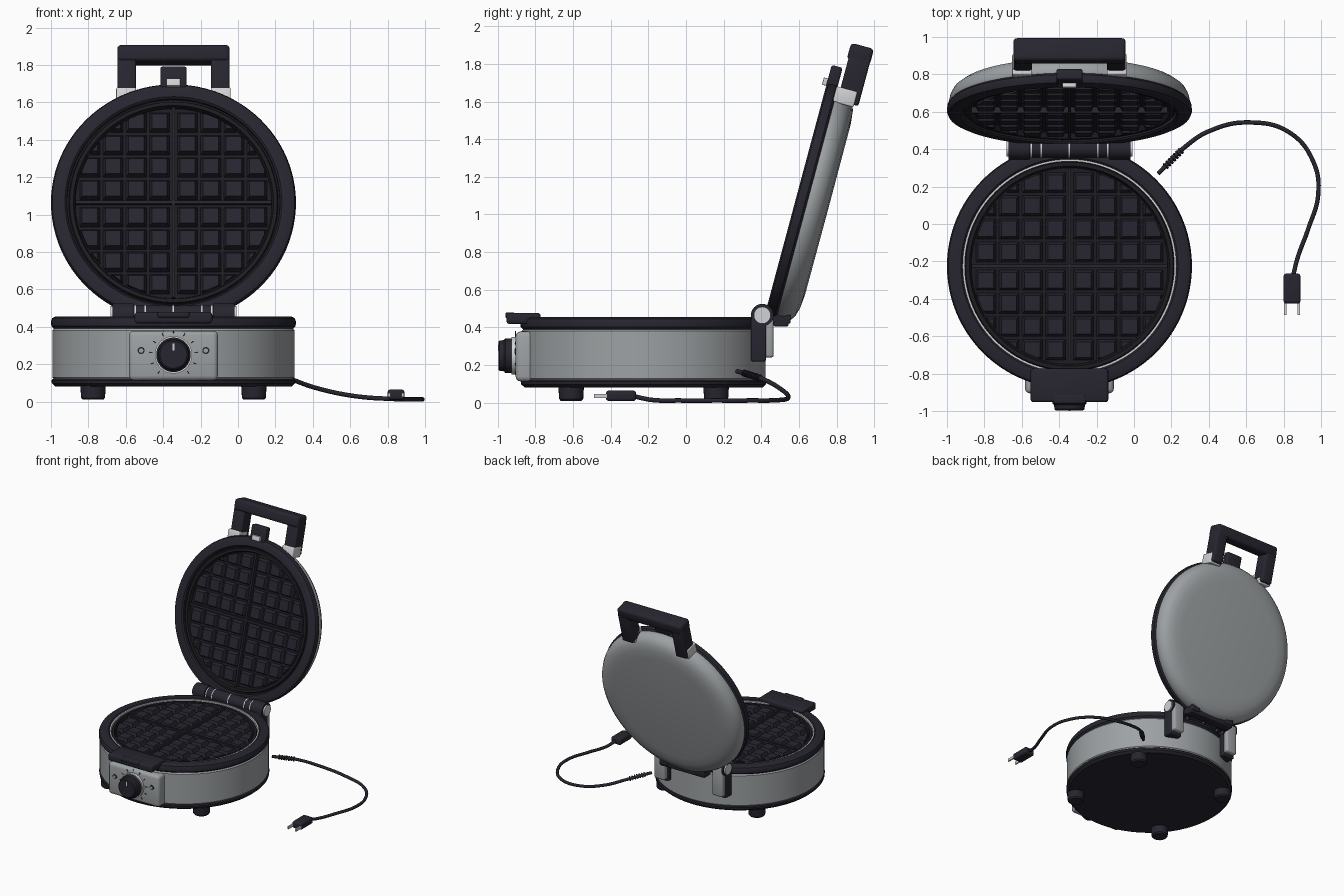
import bpy, bmesh
from math import radians, pi, cos, sin, hypot
from mathutils import Matrix, Vector

if "Cube" in bpy.data.objects:
    bpy.data.objects.remove(bpy.data.objects["Cube"])


def material(name, *rgb):
    m = bpy.data.materials.new(name)
    m.use_nodes = True
    m.diffuse_color = (*rgb, 1)
    m.node_tree.nodes["Principled BSDF"].inputs["Base Color"].default_value = (*rgb, 1)
    return m


BLACK = material("black plastic", 0.02, 0.019, 0.029)
COATING = material("dark coating", 0.012, 0.012, 0.016)
STEEL = material("brushed steel", 0.34, 0.36, 0.37)
BRIGHT = material("bright metal", 0.64, 0.65, 0.66)


def move(x, y, z):
    return Matrix.Translation((x, y, z))


def turn(degrees, axis):
    return Matrix.Rotation(radians(degrees), 4, axis)


def finish(name, bm, mat, frame):
    bmesh.ops.recalc_face_normals(bm, faces=bm.faces[:])
    for f in bm.faces:
        f.smooth = True
    for e in bm.edges:
        e.smooth = e.calc_face_angle(0) < radians(35)
    mesh = bpy.data.meshes.new(name)
    bm.to_mesh(mesh)
    bm.free()
    mesh.materials.append(mat)
    obj = bpy.data.objects.new(name, mesh)
    bpy.context.collection.objects.link(obj)
    obj.matrix_world = frame
    return obj


def box(name, center, size, mat, frame=Matrix(), bevel=0.0):
    bm = bmesh.new()
    bmesh.ops.create_cube(bm, size=1, matrix=move(*center) @ Matrix.Diagonal((*size, 1)))
    if bevel:
        bmesh.ops.bevel(bm, geom=bm.edges[:], offset=bevel, segments=3,
                        profile=0.5, affect='EDGES')
    return finish(name, bm, mat, frame)


def lathe(name, profile, mat, frame, steps=32, closed=False):
    bm = bmesh.new()
    verts = [bm.verts.new((r, 0, z)) for r, z in profile]
    pairs = list(zip(verts, verts[1:]))
    if closed:
        pairs.append((verts[-1], verts[0]))
    edges = [bm.edges.new(p) for p in pairs]
    bmesh.ops.spin(bm, geom=verts + edges, axis=(0, 0, 1), cent=(0, 0, 0),
                   steps=steps, angle=2 * pi)
    bmesh.ops.remove_doubles(bm, verts=bm.verts[:], dist=1e-5)
    return finish(name, bm, mat, frame)


def disc(name, r, z0, z1, mat, frame, steps=32):
    return lathe(name, [(0, z0), (r, z0), (r, z1), (0, z1)], mat, frame, steps)


CX = -0.345
BASE = move(CX, -0.225, 0.455)
LID = move(CX, 0.58, 1.07) @ turn(75, 'X')
PANEL = move(CX, -0.905, 0.25) @ turn(90, 'X')
HINGE = move(CX, 0.405, 0.465)


# Cooking plate: floor with lip, tapered pegs trimmed to a circle, cross ribs
def pegs(name, frame, radius=0.518, low=-0.045, high=-0.012):
    bm = bmesh.new()
    places = [s * (0.075 + 0.124 * i) for s in (-1, 1) for i in range(4)]
    for x in places:
        for y in places:
            if hypot(abs(x) - 0.04, abs(y) - 0.04) > radius - 0.02:
                continue
            rings = [[bm.verts.new((x + a * h, y + b * h, z))
                      for a, b in ((-1, -1), (1, -1), (1, 1), (-1, 1))]
                     for h, z in ((0.054, low), (0.041, high))]
            bm.faces.new(rings[0])
            bm.faces.new(rings[1])
            for i in range(4):
                j = (i + 1) % 4
                bm.faces.new((rings[0][i], rings[0][j], rings[1][j], rings[1][i]))
    for k in range(48):
        n = Vector((cos(k * pi / 24), sin(k * pi / 24), 0))
        bmesh.ops.bisect_plane(bm, geom=bm.verts[:] + bm.edges[:] + bm.faces[:],
                               plane_co=n * radius, plane_no=n, clear_outer=True)
        rim = [e for e in bm.edges if e.is_boundary]
        if rim:
            bmesh.ops.holes_fill(bm, edges=rim, sides=0)
    return finish(name, bm, BLACK, frame)


def cooking_side(prefix, frame):
    lathe(prefix + "_rim", [(0.568, -0.065), (0.57, -0.01), (0.58, 0), (0.63, 0),
                            (0.648, -0.009), (0.655, -0.026), (0.653, -0.052),
                            (0.64, -0.065)], BLACK, frame, 96, True)
    lathe(prefix + "_plate", [(0, -0.045), (0.525, -0.045), (0.535, -0.014),
                              (0.555, -0.014), (0.56, -0.03), (0.569, -0.03),
                              (0.569, -0.064), (0, -0.064)], COATING, frame, 96)
    pegs(prefix + "_pegs", frame)
    box(prefix + "_rib_across", (0, 0, -0.03), (1.05, 0.016, 0.034), BLACK, frame)
    box(prefix + "_rib_along", (0, 0, -0.03), (0.016, 1.05, 0.034), BLACK, frame)


cooking_side("base", BASE)
cooking_side("lid", LID)
lathe("base_trim_ring", [(0.56, -0.03), (0.56, -0.006), (0.571, -0.006), (0.571, -0.03)],
      BRIGHT, BASE, 96, True)

# Base body, bottom tray and feet
lathe("base_body", [(0, -0.065), (0.64, -0.065), (0.648, -0.075), (0.648, -0.325),
                    (0.64, -0.335), (0, -0.335)], STEEL, BASE, 96)
lathe("bottom_tray", [(0, -0.335), (0.645, -0.335), (0.652, -0.342), (0.65, -0.358),
                      (0.63, -0.375), (0, -0.375)], BLACK, BASE, 96)
for x in (-0.43, 0.43):
    for y in (-0.385, 0.385):
        lathe("foot", [(0, -0.37), (0.068, -0.37), (0.064, -0.435), (0.055, -0.445),
                       (0, -0.445)], BLACK, BASE @ move(x, y, 0), 24)

# Lid shell
lathe("lid_shell", [(0, -0.06), (0.64, -0.06), (0.645, -0.072), (0.638, -0.105),
                    (0.622, -0.135), (0.59, -0.158), (0.54, -0.172), (0.47, -0.179),
                    (0, -0.18)], STEEL, LID, 96)

# Lid handle with its mounts and latch
box("handle_bar", (0, 0.845, -0.132), (0.6, 0.09, 0.126), BLACK, LID, 0.02)
for s in (-1, 1):
    box("handle_leg", (s * 0.25, 0.71, -0.135), (0.1, 0.27, 0.116), BLACK, LID, 0.012)
    box("handle_mount", (s * 0.253, 0.605, -0.112), (0.106, 0.085, 0.115), BRIGHT, LID, 0.008)
box("lid_latch", (0, 0.69, -0.03), (0.14, 0.12, 0.06), BLACK, LID, 0.012)
box("lid_latch_hook", (0, 0.655, 0.008), (0.075, 0.04, 0.03), BRIGHT, LID, 0.004)

# Front grip on the base
box("front_grip", (CX, -0.863, 0.448), (0.415, 0.18, 0.06), BLACK, bevel=0.015)
box("front_grip_tab", (CX, -0.935, 0.465), (0.17, 0.05, 0.03), BLACK, bevel=0.008)

# Control panel, dial, scale and indicator lamps
box("control_panel", (0, -0.004, -0.07), (0.475, 0.265, 0.14), STEEL, PANEL, 0.025)
disc("dial_ring", 0.1, 0, 0.022, BRIGHT, PANEL, 48)
lathe("dial", [(0, 0.02), (0.092, 0.02), (0.092, 0.055), (0.083, 0.062), (0.08, 0.085),
               (0.072, 0.092), (0, 0.092)], BLACK, PANEL, 48)
box("dial_pointer", (0, 0.042, 0.092), (0.009, 0.035, 0.004), BRIGHT, PANEL)
for i in range(11):
    box("scale_mark", (0, 0.122, 0.001), (0.006, 0.018, 0.004), BLACK,
        PANEL @ turn(-140 + 28 * i, 'Z'))
for s in (-1, 1):
    lamp = PANEL @ move(s * 0.173, 0.023, 0)
    disc("lamp_bezel", 0.019, -0.01, 0.004, BLACK, lamp, 24)
    disc("lamp_lens", 0.012, 0, 0.007, STEEL, lamp, 24)

# Hinge
ALONG = turn(90, 'Y')
disc("hinge_barrel", 0.05, -0.22, 0.22, BLACK, HINGE @ ALONG)
for x in (-0.205, -0.15, 0, 0.15, 0.205):
    disc("hinge_ring", 0.052, x - 0.004, x + 0.004, BRIGHT, HINGE @ ALONG)
for s in (-1, 1):
    disc("hinge_knuckle", 0.06, -0.055, 0.055, BLACK, HINGE @ move(s * 0.27, 0, 0) @ ALONG)
    disc("hinge_cap", 0.045, -0.007, 0.007, BRIGHT, HINGE @ move(s * 0.33, 0, 0) @ ALONG)
    box("hinge_post", (s * 0.27, -0.02, -0.12), (0.11, 0.08, 0.25), BLACK, HINGE, 0.008)
    box("hinge_cover", (s * 0.27, 0.036, -0.1), (0.1, 0.05, 0.25), STEEL, HINGE, 0.015)
    box("lid_hinge_arm", (s * 0.17, 0.08, -0.015), (0.08, 0.14, 0.06), BLACK, HINGE, 0.008)
box("lid_hinge_block", (0, 0.1, -0.035), (0.42, 0.08, 0.05), BLACK, HINGE, 0.01)

# Power cord
path = [(0.13, 0.27, 0.168), (0.27, 0.41, 0.125), (0.41, 0.5, 0.075), (0.62, 0.543, 0.03),
        (0.83, 0.49, 0.014), (0.96, 0.33, 0.012), (0.985, 0.16, 0.012),
        (0.93, -0.03, 0.012), (0.875, -0.18, 0.015), (0.85, -0.28, 0.035)]
curve = bpy.data.curves.new("power_cord", 'CURVE')
curve.dimensions = '3D'
curve.bevel_depth = 0.012
curve.bevel_resolution = 3
curve.use_fill_caps = True
spline = curve.splines.new('BEZIER')
spline.bezier_points.add(len(path) - 1)
for point, co in zip(spline.bezier_points, path):
    point.co = co
    point.handle_left_type = point.handle_right_type = 'AUTO'
curve.materials.append(BLACK)
bpy.context.collection.objects.link(bpy.data.objects.new("power_cord", curve))

# Strain relief ribs
start, end = Vector((0.17, 0.31, 0.157)), Vector((0.25, 0.39, 0.132))
aim = (end - start).to_track_quat('Z', 'Y').to_matrix().to_4x4()
for i in range(7):
    spot = start.lerp(end, i / 6)
    disc("strain_relief_rib", 0.019, -0.004, 0.004, BLACK, move(*spot) @ aim, 16)

# Plug
box("plug", (0.845, -0.345, 0.037), (0.09, 0.16, 0.055), BLACK, bevel=0.014)
for s in (-1, 1):
    box("plug_prong", (0.845 + s * 0.036, -0.45, 0.035), (0.012, 0.075, 0.022), BRIGHT)
